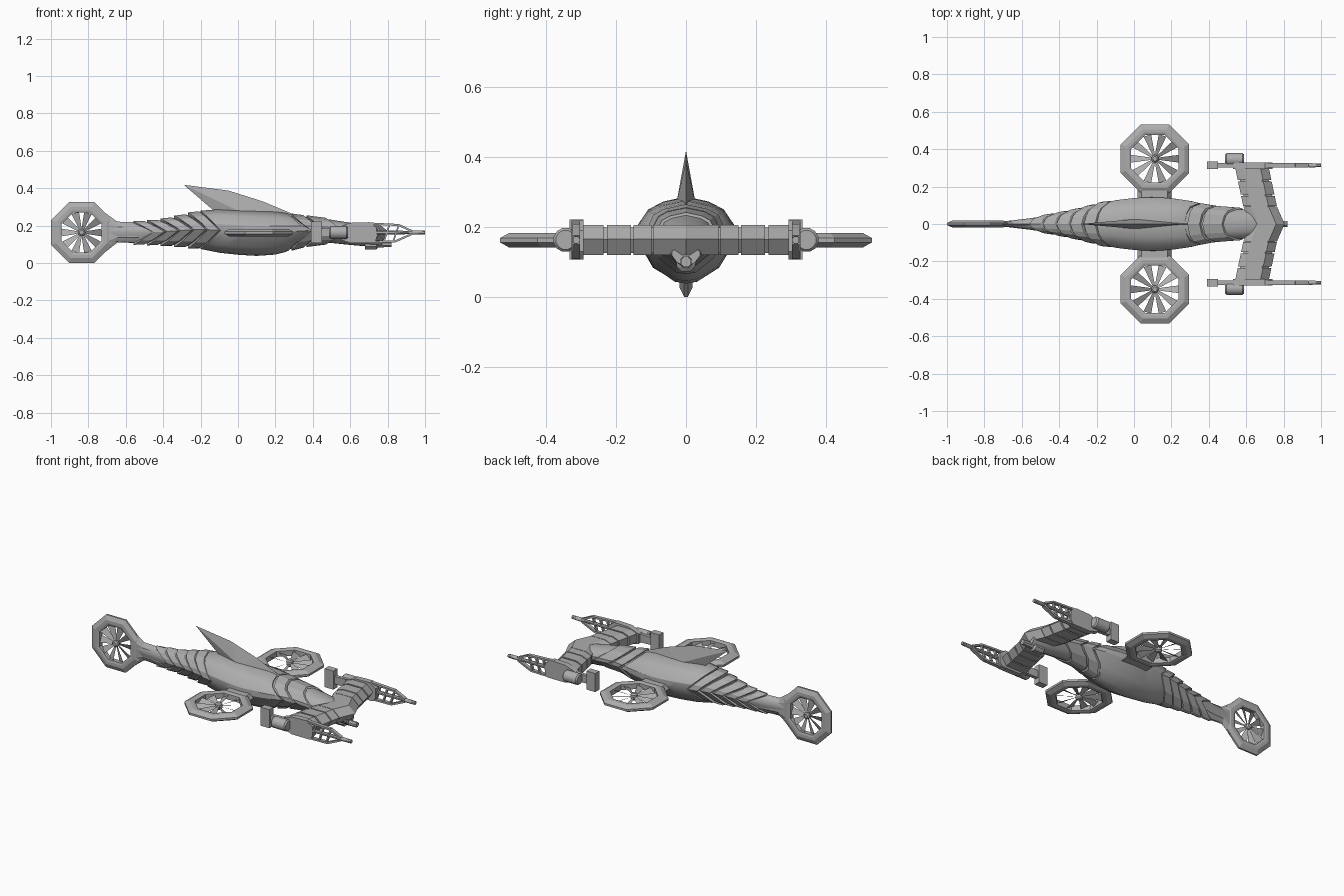
import bpy, bmesh, math
from mathutils import Matrix, Vector

if "Cube" in bpy.data.objects:
    bpy.data.objects.remove(bpy.data.objects["Cube"])

grey = bpy.data.materials.new("hull_grey")
grey.diffuse_color = (0.42, 0.42, 0.42, 1)
grey.use_nodes = True
grey.node_tree.nodes["Principled BSDF"].inputs["Base Color"].default_value = grey.diffuse_color


def finish(name, bm, smooth=None, mirror=False):
    bmesh.ops.recalc_face_normals(bm, faces=bm.faces[:])
    me = bpy.data.meshes.new(name)
    bm.to_mesh(me)
    bm.free()
    ob = bpy.data.objects.new(name, me)
    bpy.context.collection.objects.link(ob)
    me.materials.append(grey)
    if mirror:
        mod = ob.modifiers.new("mirror", 'MIRROR')
        mod.use_axis = (False, True, False)
        mod.use_mirror_merge = False
    if smooth:
        bpy.ops.object.select_all(action='DESELECT')
        bpy.context.view_layer.objects.active = ob
        ob.select_set(True)
        bpy.ops.object.shade_smooth_by_angle(angle=math.radians(smooth))
    return ob


def add_loft(bm, rings, closed=False):
    vs = [[bm.verts.new(p) for p in r] for r in rings]
    n = len(vs[0])
    pairs = list(zip(vs, vs[1:])) + ([(vs[-1], vs[0])] if closed else [])
    for a, b in pairs:
        for i in range(n):
            j = (i + 1) % n
            bm.faces.new((a[i], a[j], b[j], b[i]))
    if not closed:
        bm.faces.new(vs[0][::-1])
        bm.faces.new(vs[-1])


def loft(name, rings, smooth=None, mirror=False):
    bm = bmesh.new()
    add_loft(bm, rings)
    return finish(name, bm, smooth, mirror)


def plate(name, pts, y0, y1, mirror=True):
    """x-z outline extruded from y0 to y1"""
    return loft(name, [[(x, y, z) for x, z in pts] for y in (y0, y1)], None, mirror)


def bar(name, a, b, w, y0, y1):
    a, b = Vector(a), Vector(b)
    d = (b - a).normalized() * w / 2
    n = Vector((-d.y, d.x))
    return plate(name, [a + n, b + n, b - n, a - n], y0, y1)


def tube(name, y, z, stations, sides=10, mirror=True):
    """turned part along x; stations are (x, radius)"""
    rings = [[(x, y + r * math.cos(math.tau * (i + .5) / sides),
               z + r * math.sin(math.tau * (i + .5) / sides)) for i in range(sides)]
             for x, r in stations]
    return loft(name, rings, 40, mirror)


# Body shape: x, half width, top z, bottom z
SHAPE = [(-.70, .015, .215, .11), (-.55, .035, .22, .10), (-.4, .06, .235, .095),
         (-.3, .08, .258, .085), (-.2, .105, .28, .075), (-.1, .127, .287, .055),
         (0, .139, .285, .044), (.1, .144, .28, .038), (.2, .138, .275, .045),
         (.3, .124, .262, .07), (.4, .10, .25, .095), (.5, .09, .238, .10),
         (.6, .085, .222, .09), (.72, .06, .195, .08), (.77, .045, .15, .085)]
HALF = [(0, 1), (.5, .88), (.77, .72), (1, .32), (1, .03), (.66, -.63), (.22, -.96)]
SECTION = HALF + [(0, -1)] + [(-y, t) for y, t in HALF[:0:-1]]


def size_at(x):
    x = min(max(x, SHAPE[0][0]), SHAPE[-1][0])
    for a, b in zip(SHAPE, SHAPE[1:]):
        if x <= b[0]:
            f = (x - a[0]) / (b[0] - a[0])
            return [p + (q - p) * f for p, q in zip(a[1:], b[1:])]


def ring(x0, k=1.0, shift=0.0):
    """body section swept forward at the flanks by shift, scaled by k"""
    out = []
    for y, t in SECTION:
        x = x0 + shift * (1 - abs(t))
        w, zt, zb = size_at(x)
        out.append((x, y * w * k, (zt + zb) / 2 + t * k * (zt - zb) / 2))
    return out


# Inner core and main hull
loft("body_core", [ring(s[0], .9) for s in SHAPE], 30)
hull_x = [-.2, -.15, -.1, -.05, 0, .05, .1, .15, .2, .25]
loft("main_hull", [ring(-.2, .86, .11)] + [ring(x, 1, .11) for x in hull_x]
     + [ring(.27, .97, .11), ring(.27, .86, .11)], 30)

# Overlapping tail scales and neck collars
for i in range(5):
    x = -.56 + .073 * i
    loft(f"tail_scale_{i + 1}", [ring(x, .85, .11), ring(x, 1.06, .11),
                                 ring(x + .06, .98, .11), ring(x + .075, .85, .11)])
for i, (a, b) in enumerate([(.285, .35), (.365, .47)]):
    loft(f"neck_collar_{i + 1}", [ring(a, .86, .11), ring(a, 1.01, .11),
                                  ring(b, 1.0, .11), ring(b + .01, .86, .11)])

# Back fin: sharp outline with a thick middle
bm = bmesh.new()
edge = [bm.verts.new((x, 0, z)) for x, z in
        [(-.13, .28), (-.29, .418), (-.05, .387), (.13, .33), (.31, .255)]]
for s in (1, -1):
    mid = bm.verts.new((.02, s * .027, .27))
    for a, b in zip(edge, edge[1:] + edge[:1]):
        bm.faces.new((a, b, mid))
finish("back_fin", bm)


# Ducted fans
def fan(name, matrix, R, r, t, mirror):
    bm = bmesh.new()
    k = 1 / math.cos(math.pi / 8)
    prof = [(r, -t * .8), (r, t * .8), (r + .012, t), (r + .03, t), (R, t * .3),
            (R, -t * .3), (r + .03, -t), (r + .012, -t)]
    add_loft(bm, [[(p * k * math.cos(a), p * k * math.sin(a), h) for p, h in prof]
                  for a in [math.tau * (i + .5) / 8 for i in range(8)]], True)
    bm.transform(matrix)
    finish(name + "_duct", bm, None, mirror)
    bm = bmesh.new()
    for i in range(10):
        rot = Matrix.Rotation(math.tau * i / 10, 4, 'Z')
        vs = [bm.verts.new(rot @ Vector(p)) for p in
              [(.01, -.005, -.003), (r * 1.03, -.021, -.010),
               (r * 1.03, .021, .010), (.01, .005, .003)]]
        bm.faces.new(vs)
    bm.transform(matrix)
    finish(name + "_blades", bm, None, mirror)
    bm = bmesh.new()
    add_loft(bm, [[(q * math.cos(a), q * math.sin(a), h) for a in
                   [math.tau * i / 10 for i in range(10)]]
                  for q, h in [(.012, -t), (.02, -t * .6), (.02, t * .6), (.012, t)]])
    bm.transform(matrix)
    finish(name + "_hub", bm, 40, mirror)


fan("side_fan", Matrix.Translation((.112, .349, .162)), .183, .127, .021, True)
plate("side_fan_mount", [(.02, .15), (.04, .175), (.18, .175), (.2, .15)], .12, .185)
fan("tail_fan", Matrix.Translation((-.836, 0, .163)) @ Matrix.Rotation(math.pi / 2, 4, 'X'),
    .163, .107, .018, False)

# Tail neck widening into the fan duct
loft("tail_neck", [[(x, w, zc + h * .5), (x, 0, zc + h), (x, -w, zc + h * .5),
                    (x, -w, zc - h * .5), (x, 0, zc - h), (x, w, zc - h * .5)]
                   for x, w, zc, h in [(-.71, .014, .163, .105), (-.645, .017, .165, .056),
                                       (-.55, .026, .163, .055), (-.45, .035, .163, .05)]])

# Front wing: a swept centre block and three separated panels each side
WING = [(-.09, .135), (-.09, .19), (-.05, .205), (.045, .205), (.09, .165), (.06, .12), (-.06, .12)]


def wing_ring(y, k=1.0):
    a = abs(y)
    sx = .675 + (.04 * (1 - a / .09) if a < .09 else -.21 * (a - .09))
    return [(sx + x * k, y, .163 + (z - .163) * k) for x, z in WING]


loft("wing_spar", [wing_ring(y, .86) for y in (-.305, -.09, 0, .09, .305)])
loft("wing_centre", [wing_ring(y) for y in (-.094, 0, .094)])
for i, (a, b) in enumerate([(.097, .15), (.157, .226), (.236, .298)]):
    loft(f"wing_panel_{i + 1}", [wing_ring(a), wing_ring(b)], None, True)

# Nose gun under the wing
tube("nose_gun", 0, .1, [(.68, .03), (.74, .03), (.75, .018), (.82, .016)], 8, False)

# Wing-tip guns: rear block, drum, body, truss and barrel
plate("gun_rear_block", [(.39, .107), (.39, .222), (.45, .222), (.45, .107)], .294, .334)
plate("gun_link", [(.44, .14), (.44, .185), (.56, .19), (.56, .135)], .303, .325)
tube("gun_drum", .345, .163, [(.487, .028), (.495, .035), (.58, .035), (.588, .028)], 12)
plate("gun_body", [(.53, .13), (.53, .19), (.6, .215), (.7, .218), (.74, .19),
                   (.74, .13), (.72, .107), (.6, .107)], .293, .328)
TOP = [(.68, .212), (.86, .203), (.93, .17)]
LOW = [(.68, .112), (.84, .115), (.93, .155)]
for label, path in (("top", TOP), ("low", LOW)):
    for i, (a, b) in enumerate(zip(path, path[1:])):
        bar(f"gun_{label}_rail_{i + 1}", a, b, .011, .303, .325)
for i, x in enumerate((.76, .81, .86)):
    bar(f"gun_strut_{i + 1}", (x - .03, .115), (x, .205), .009, .306, .322)
tube("gun_barrel", .314, .163, [(.7, .012), (.9, .01), (.93, .008), (.935, .012), (1, .011)], 8)
